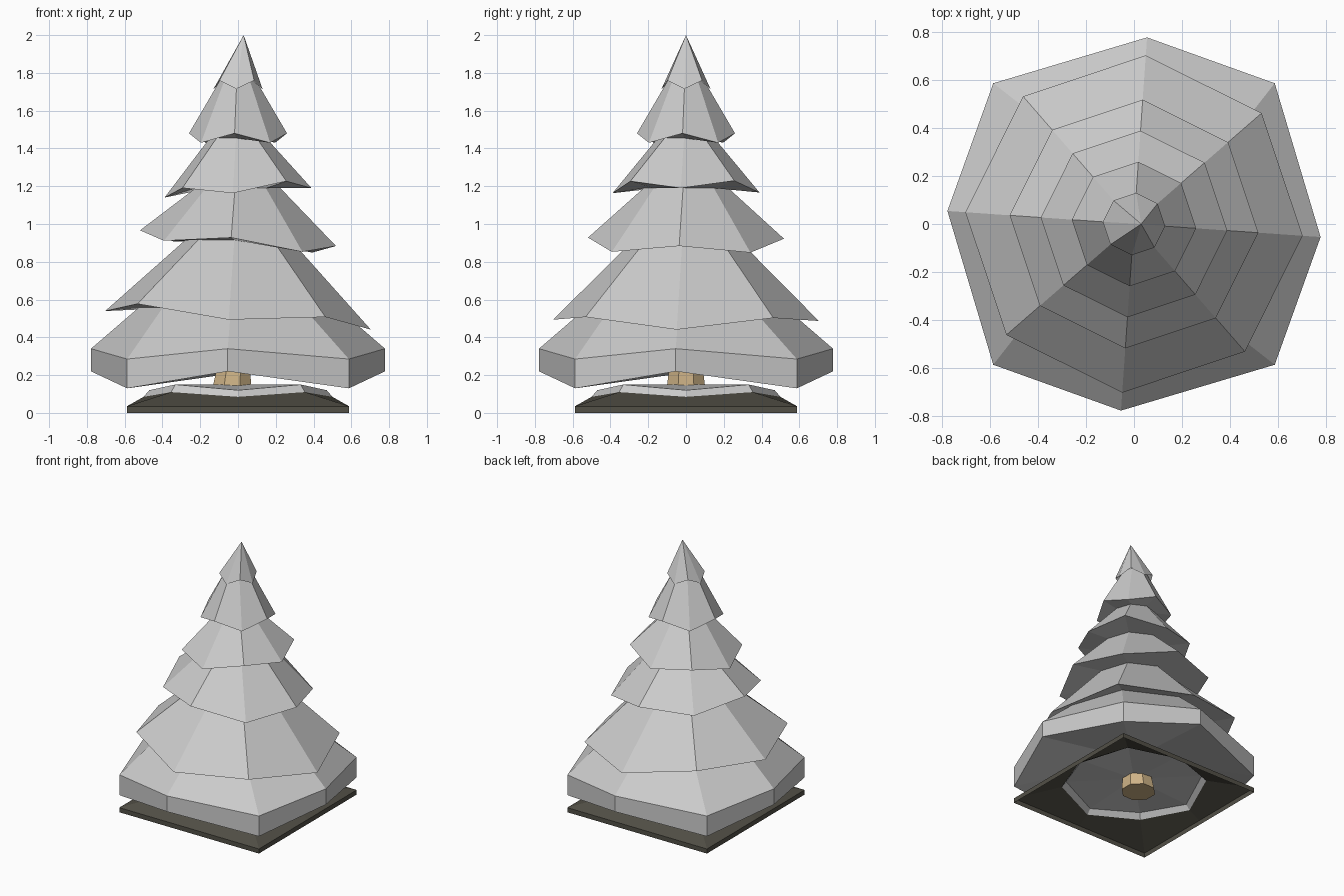
import bpy, bmesh
from math import sin, cos, radians

if "Cube" in bpy.data.objects:
    bpy.data.objects.remove(bpy.data.objects["Cube"])


def ring(r, z, diag=0.0, tilt=0.0, rd=None, turn=-4, turn_d=None, cx=0.0):
    """Eight points; every second (diagonal) one may differ in radius, height and turn."""
    pts = []
    for i in range(8):
        d = i % 2
        rad = rd if d and rd else r
        a = radians(45 * i + (turn_d if d and turn_d is not None else turn))
        x, y = rad * cos(a), rad * sin(a)
        pts.append((x + cx, y, z + tilt * x + d * diag))
    return pts


def loft(name, rings, start=None, end=None, color=None):
    """Skin rings into a flat-shaded shell, with optional centre points as caps."""
    bm = bmesh.new()
    vs = [[bm.verts.new(p) for p in r] for r in rings]
    for a, b in zip(vs, vs[1:]):
        for i in range(8):
            j = (i + 1) % 8
            bm.faces.new((a[i], a[j], b[j], b[i]))
    if start:
        v = bm.verts.new(start)
        for i in range(8):
            bm.faces.new((vs[0][(i + 1) % 8], vs[0][i], v))
    if end:
        v = bm.verts.new(end)
        for i in range(8):
            bm.faces.new((vs[-1][i], vs[-1][(i + 1) % 8], v))
    bmesh.ops.recalc_face_normals(bm, faces=bm.faces)
    me = bpy.data.meshes.new(name)
    bm.to_mesh(me)
    bm.free()
    ob = bpy.data.objects.new(name, me)
    bpy.context.collection.objects.link(ob)
    if color:
        mat = bpy.data.materials.new(name)
        mat.diffuse_color = color
        mat.use_nodes = True
        mat.node_tree.nodes["Principled BSDF"].inputs["Base Color"].default_value = mat.diffuse_color
        me.materials.append(mat)
    return ob


# Foliage: one zigzag shell from the thick lowest skirt up to the tip
foliage = [
    ring(0.78, 0.22, diag=-0.09, rd=0.83, turn_d=0),
    ring(0.78, 0.34, diag=-0.055, rd=0.83, turn_d=0),
    ring(0.53, 0.555),
]
# (edge radius, edge height, diagonal offset, tilt, upper radius, upper height)
tiers = [
    (0.705, 0.49, 0.05, -0.07, 0.28, 0.915),
    (0.52, 0.925, -0.045, -0.08, 0.225, 1.19),
    (0.39, 1.165, 0.045, 0.065, 0.15, 1.455),
    (0.26, 1.48, -0.05, 0.0, 0.09, 1.77),
]
for r, z, diag, tilt, r2, z2 in tiers:
    foliage += [ring(r, z, diag, tilt), ring(r2, z2)]
foliage.append(ring(0.13, 1.715, 0.045))
loft("foliage", foliage, start=(0, 0, 0.31), end=(0.03, 0, 2.0))

# Trunk
loft("trunk",
     [ring(0.12, 0.06, turn=22.5, cx=-0.04), ring(0.085, 0.32, turn=22.5, cx=-0.015)],
     start=(-0.04, 0, 0.06), end=(-0.015, 0, 0.32), color=(0.62, 0.45, 0.24, 1))

# Square ground plate, open underneath, sloping up to the snow
S = 0.588
square = dict(rd=S * 2 ** 0.5, turn=0)
loft("ground_plate",
     [ring(S, 0, **square), ring(S, 0.035, **square),
      ring(0.5, 0.085, diag=0.025, turn=0)],
     color=(0.085, 0.08, 0.062, 1))

# Snow mound, an open cap
loft("snow_mound",
     [ring(0.5, 0.085, diag=0.025, turn=0), ring(0.47, 0.12, diag=0.03, turn=0)],
     end=(0, 0, 0.15))
